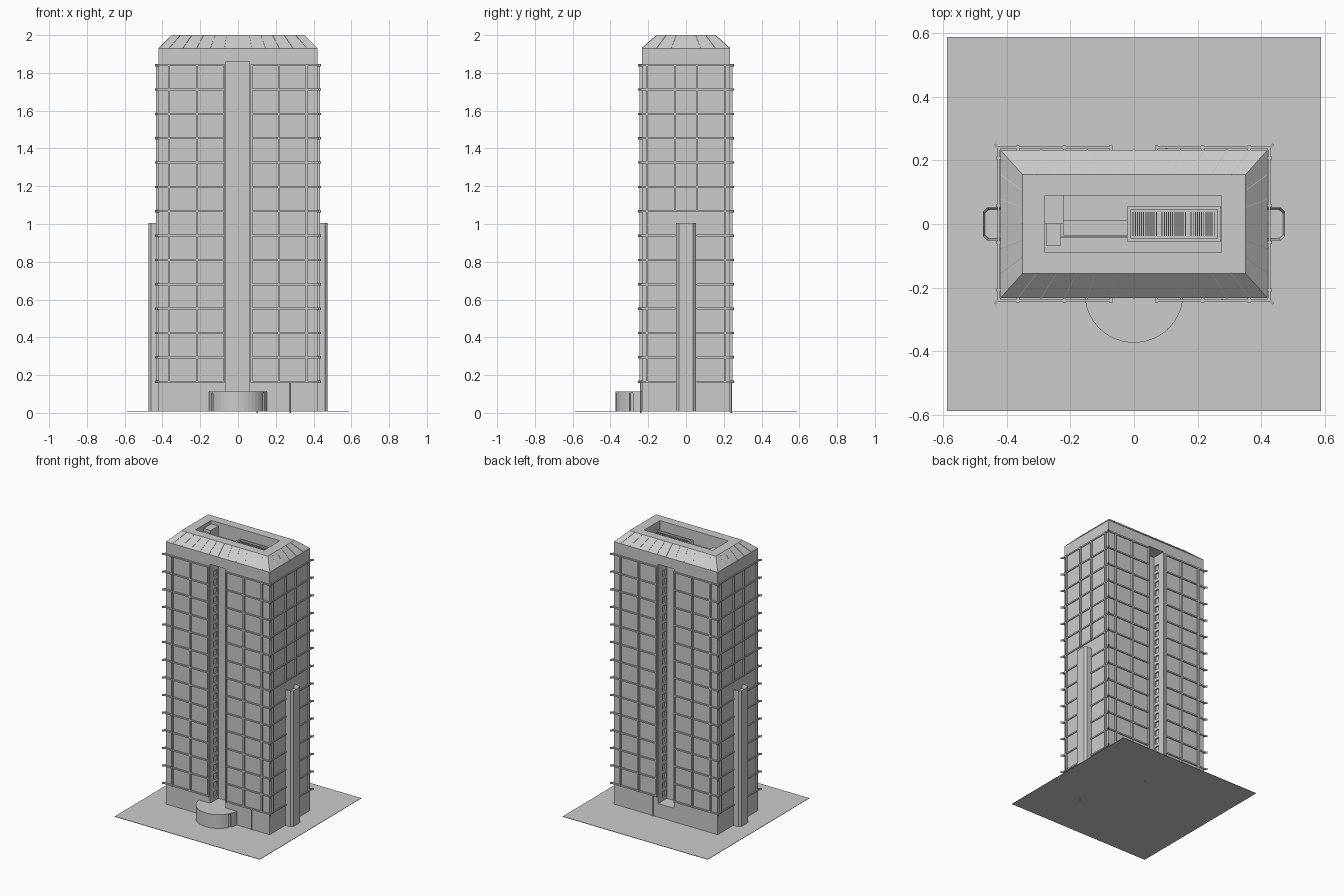
import bpy, bmesh, math
from mathutils import Vector, Matrix

old = bpy.data.objects.get("Cube")
if old:
    bpy.data.objects.remove(old, do_unlink=True)

grey = bpy.data.materials.new("concrete grey")
grey.use_nodes = True
COL = (0.6, 0.6, 0.6, 1)
grey.diffuse_color = COL
grey.node_tree.nodes["Principled BSDF"].inputs["Base Color"].default_value = COL

WX, WY = 0.42, 0.233             # wall half sizes
G = 0.011                        # ground level
EAVE, TOP = 1.93, 2.0
FLOORS = [0.165 + i * 0.1289 for i in range(14)]
LOW, HIGH = FLOORS[0], FLOORS[-1]


def finish(bm, name):
    bmesh.ops.recalc_face_normals(bm, faces=bm.faces)
    me = bpy.data.meshes.new(name)
    bm.to_mesh(me)
    bm.free()
    me.materials.append(grey)
    ob = bpy.data.objects.new(name, me)
    bpy.context.collection.objects.link(ob)
    return ob


def add_box(bm, x0, x1, y0, y1, z0, z1):
    m = Matrix.Translation(((x0 + x1) / 2, (y0 + y1) / 2, (z0 + z1) / 2))
    m = m @ Matrix.Diagonal((x1 - x0, y1 - y0, z1 - z0, 1))
    bmesh.ops.create_cube(bm, size=1, matrix=m)


def boxes(name, items):
    bm = bmesh.new()
    for b in items:
        add_box(bm, *b)
    return finish(bm, name)


def add_prism(bm, pts, z0, z1):
    lo = [bm.verts.new((x, y, z0)) for x, y in pts]
    hi = [bm.verts.new((x, y, z1)) for x, y in pts]
    n = len(pts)
    bm.faces.new(lo)
    top = bm.faces.new(hi)
    for i in range(n):
        bm.faces.new((lo[i], lo[(i + 1) % n], hi[(i + 1) % n], hi[i]))
    return top


def add_beam(bm, p, q, w, h):
    p, q = Vector(p), Vector(q)
    d = q - p
    m = Matrix.Translation((p + q) / 2) @ d.to_track_quat('X', 'Z').to_matrix().to_4x4()
    bmesh.ops.create_cube(bm, size=1, matrix=m @ Matrix.Diagonal((d.length, w, h, 1)))


def cut(ob, cutter):
    mod = ob.modifiers.new("cut", 'BOOLEAN')
    mod.operation, mod.solver, mod.object = 'DIFFERENCE', 'EXACT', cutter
    cutter.hide_render = True
    bpy.context.view_layer.objects.active = ob
    bpy.ops.object.modifier_apply(modifier=mod.name)
    bpy.data.objects.remove(cutter, do_unlink=True)


# Ground slab
boxes("ground", [(-0.587, 0.587, -0.587, 0.587, G - 0.003, G)])

# Tower body with sloped crown
bm = bmesh.new()
rings = [[bm.verts.new((sx * x, sy * y, z)) for sx, sy in ((-1, -1), (1, -1), (1, 1), (-1, 1))]
         for x, y, z in ((WX, WY, G), (WX, WY, EAVE), (0.35, 0.155, TOP))]
bm.faces.new(rings[0])
bm.faces.new(rings[2])
for a, b in zip(rings, rings[1:]):
    for i in range(4):
        bm.faces.new((a[i], a[(i + 1) % 4], b[(i + 1) % 4], b[i]))
tower = finish(bm, "tower")

# Roof well, and tall slots in front and back with small windows in their sides
DEPTH = 0.10
cut(tower, boxes("roof_cutter", [(-0.28, 0.275, -0.09, 0.09, 1.90, 2.1)]))
cut(tower, boxes("slot_cutter", [(-0.065, 0.062, s * 0.233 - DEPTH, s * 0.233 + DEPTH, 0.11, 1.86)
                                 for s in (-1, 1)]))
wins = []
for s in (-1, 1):
    y0, y1 = sorted((s * (WY - 0.09), s * (WY - 0.05)))
    wins += [(-0.075, 0.072, y0, y1, z, z + 0.042)
             for z in [0.135 + i * 0.0645 for i in range(26)]]
cut(tower, boxes("window_cutter", wins))

# Horizontal rails round every floor, leaving the slots free
SLOT = 0.075
rails = []
for z in FLOORS:
    z0, z1 = z - 0.005, z + 0.005
    for s in (-1, 1):
        y0, y1 = sorted((s * (WY + 0.004), s * (WY + 0.011)))
        rails += [(-WX - 0.009, -SLOT + 0.003, y0, y1, z0, z1),
                  (SLOT - 0.005, WX + 0.009, y0, y1, z0, z1)]
        x0, x1 = sorted((s * (WX + 0.003), s * (WX + 0.009)))
        if z > 1.05:
            rails.append((x0, x1, -WY - 0.009, WY + 0.009, z0, z1))
        else:
            rails += [(x0, x1, -WY - 0.009, -0.055, z0, z1),
                      (x0, x1, 0.055, WY + 0.009, z0, z1)]
boxes("floor_rails", rails)

# Diagonal brackets at the corners of every floor
bm = bmesh.new()
for z in FLOORS:
    for sx in (-1, 1):
        for sy in (-1, 1):
            add_beam(bm, (sx * WX, sy * WY, z), (sx * (WX + 0.018), sy * (WY + 0.018), z), 0.006, 0.012)
finish(bm, "corner_brackets")

# Vertical posts
posts = []
for s in (-1, 1):
    y0, y1 = sorted((s * (WY - 0.001), s * (WY + 0.014)))
    for x in (-0.365, -0.218, -0.073, 0.071, 0.216, 0.362):
        posts.append((x - 0.005, x + 0.005, y0, y1, LOW - 0.005, HIGH + 0.005))
    x0, x1 = sorted((s * (WX - 0.001), s * (WX + 0.013)))
    for y in (-0.207, -0.058, 0.058, 0.207):
        low = LOW if abs(y) > 0.1 else FLOORS[7]
        posts.append((x0, x1, y - 0.005, y + 0.005, low - 0.005, HIGH + 0.005))
boxes("wall_posts", posts)

# Thin seams on the sloped crown
bm = bmesh.new()
for s in (-1, 1):
    for i in range(-5, 6):
        x = i * 0.073
        add_beam(bm, (x, s * WY, EAVE), (x * 0.835, s * 0.155, TOP), 0.002, 0.003)
    for i in range(-2, 3):
        y = i * 0.078
        add_beam(bm, (s * WX, y, EAVE), (s * 0.35, y * 0.67, TOP), 0.002, 0.003)
finish(bm, "crown_seams")

# Side shafts with chamfered outer corners and a sunken top
for side, s in (("left", 1), ("right", -1)):
    bm = bmesh.new()
    top = add_prism(bm, [(s * x, y) for x, y in ((WX - 0.01, -0.052), (0.46, -0.052), (0.475, -0.037),
                                                 (0.475, 0.037), (0.46, 0.052), (WX - 0.01, 0.052))], G, 1.005)
    bmesh.ops.recalc_face_normals(bm, faces=bm.faces)
    bmesh.ops.inset_region(bm, faces=[top], thickness=0.008, depth=0)
    bmesh.ops.translate(bm, verts=top.verts, vec=(0, 0, -0.03))
    finish(bm, side + "_shaft")


# Rounded entrance
def arc(r, a0, a1, n):
    pts = []
    for i in range(n + 1):
        a = math.radians(a0 + (a1 - a0) * i / n)
        pts.append((r * math.sin(a), -0.218 - r * math.cos(a)))
    return pts


bm = bmesh.new()
add_prism(bm, arc(0.146, -90, 90, 20), G, 0.105)
finish(bm, "entrance_core")
bm = bmesh.new()
for a0, a1, n in ((-90, -66, 3), (-58, -28, 4), (-28, 28, 7), (28, 58, 4), (66, 90, 3)):
    add_prism(bm, arc(0.155, a0, a1, n) + arc(0.144, a1, a0, n), G, 0.105)
finish(bm, "entrance_walls")
bm = bmesh.new()
add_prism(bm, arc(0.155, -90, 90, 21), 0.105, 0.112)
finish(bm, "entrance_roof")

# Drain pipes
bm = bmesh.new()
for x, y in ((0.277, -WY - 0.006), (0.102, WY + 0.006)):
    bmesh.ops.create_cone(bm, cap_ends=True, segments=8, radius1=0.004, radius2=0.004, depth=0.165,
                          matrix=Matrix.Translation((x, y, 0.0825)))
finish(bm, "drain_pipes")

# Rooftop plant inside the well
F = 1.899
boxes("stair_house", [(-0.279, -0.222, 0.0, 0.089, F, 1.975), (-0.277, -0.23, -0.068, 0.0, F, 1.955)])
boxes("roof_duct", [(-0.222, -0.02, -0.036, 0.012, F, 1.925), (-0.23, -0.02, -0.044, -0.038, F, 1.92)])
boxes("cooler_frame", [(-0.022, 0.274, -0.055, -0.045, F, 1.95), (-0.022, 0.274, 0.045, 0.055, F, 1.95),
                       (-0.022, -0.01, -0.045, 0.045, F, 1.95), (0.262, 0.274, -0.045, 0.045, F, 1.95),
                       (-0.01, 0.262, -0.045, 0.045, F, 1.92)])
slats = []
for x in (-0.004, 0.087, 0.178):
    slats += [(x + i * 0.0066, x + i * 0.0066 + 0.003, -0.038, 0.038, 1.915, 1.943) for i in range(12)]
boxes("cooler_slats", slats)
